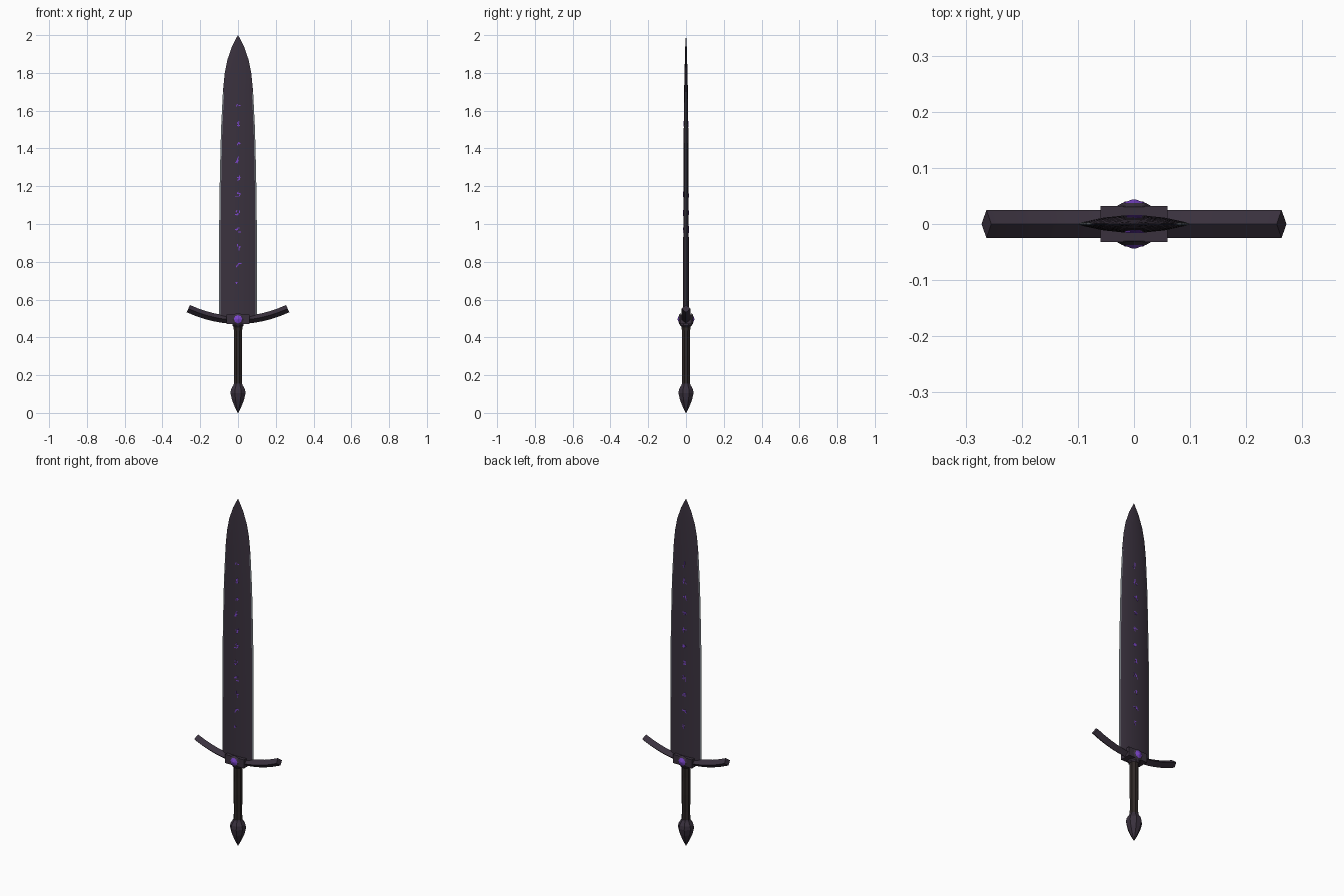
import bpy, bmesh, math, random
from mathutils import Matrix, Vector

random.seed(4)
cube = bpy.data.objects.get("Cube")
if cube:
    bpy.data.objects.remove(cube, do_unlink=True)


def material(name, r, g, b):
    m = bpy.data.materials.new(name)
    m.use_nodes = True
    m.diffuse_color = (r, g, b, 1)
    m.node_tree.nodes["Principled BSDF"].inputs["Base Color"].default_value = (r, g, b, 1)
    return m


DARK = material("dark violet steel", 0.042, 0.031, 0.048)
EDGE = material("honed edge", 0.2, 0.22, 0.24)
GRIP = material("brown leather", 0.028, 0.021, 0.02)
GLOW = material("glowing violet", 0.2, 0.06, 0.6)


def finish(name, bm, mats, smooth=None):
    bmesh.ops.recalc_face_normals(bm, faces=bm.faces)
    mesh = bpy.data.meshes.new(name)
    bm.to_mesh(mesh)
    bm.free()
    for m in mats:
        mesh.materials.append(m)
    ob = bpy.data.objects.new(name, mesh)
    bpy.context.collection.objects.link(ob)
    if smooth:
        bpy.ops.object.select_all(action='DESELECT')
        ob.select_set(True)
        bpy.context.view_layer.objects.active = ob
        bpy.ops.object.shade_smooth_by_angle(angle=math.radians(smooth))
    return ob


def loft(bm, rings):
    """Skin a list of closed rings of points and cap both ends."""
    loops = [[bm.verts.new(p) for p in ring] for ring in rings]
    for a, b in zip(loops, loops[1:]):
        for i in range(len(a)):
            j = (i + 1) % len(a)
            bm.faces.new((a[i], a[j], b[j], b[i]))
    bm.faces.new(loops[0])
    bm.faces.new(loops[-1])


def box(bm, center, size, turn=0):
    mat = (Matrix.Translation(center) @ Matrix.Rotation(turn, 4, 'Y')
           @ Matrix.Diagonal((*size, 1)))
    bmesh.ops.create_cube(bm, size=1, matrix=mat)


def turned(name, profile, sides, mat, smooth=None):
    bm = bmesh.new()
    loft(bm, [[(r * math.cos(math.tau * (i + 0.5) / sides),
                r * math.sin(math.tau * (i + 0.5) / sides), z)
               for i in range(sides)] for r, z in profile])
    return finish(name, bm, [mat], smooth)


# Blade: height, half width, half thickness
blade = [(0.50, 0.100, 0.015), (0.80, 0.100, 0.015), (1.10, 0.099, 0.014),
         (1.30, 0.095, 0.013), (1.50, 0.090, 0.012), (1.70, 0.080, 0.010),
         (1.80, 0.070, 0.008), (1.87, 0.056, 0.006), (1.94, 0.032, 0.004),
         (2.00, 0.0008, 0.0005)]
half = [(-1, 0), (-0.92, 0.22), (-0.55, 0.75), (-0.2, 1), (0.2, 1), (0.55, 0.75), (0.92, 0.22)]
section = half + [(-x, -y) for x, y in half]
bm = bmesh.new()
loft(bm, [[(x * w, y * t, z) for x, y in section] for z, w, t in blade])
for f in bm.faces:
    c = f.calc_center_median()
    if abs(c.x) > 0.081 and c.z < 1.65:
        f.material_index = 1
finish("blade", bm, [DARK, EDGE], 30)


def thickness(z):
    for (z0, _, a), (z1, _, b) in zip(blade, blade[1:]):
        if z <= z1:
            return a + (b - a) * (z - z0) / (z1 - z0)


# Small rune strokes on both faces of the blade
bm = bmesh.new()
for k in range(11):
    z = 0.69 + 0.093 * k
    strokes = 2 if k in (0, 10) else 4
    for side in (-1, 1):
        for s in range(strokes):
            size = (0.005, 0.002, random.uniform(0.01, 0.02))
            pos = (random.uniform(-0.009, 0.009), side * thickness(z),
                   z + random.uniform(-0.012, 0.012))
            box(bm, pos, size, random.choice((0, math.pi / 2, 0.5)))
finish("blade_runes", bm, [GLOW])

# Crossguard: diamond bar swept along an upward arc
bm = bmesh.new()
rings = []
for i in range(13):
    u = i / 6 - 1
    x, z = 0.263 * u, 0.492 + 0.06 * u * u
    n = Vector((-0.12 * u, 0, 0.263)).normalized() * 0.021
    rings.append([(x + n.x, 0, z + n.z), (x, 0.025, z),
                  (x - n.x, 0, z - n.z), (x, -0.025, z)])
loft(bm, rings)
finish("crossguard", bm, [DARK], 20)

# Guard block
bm = bmesh.new()
box(bm, (0, 0, 0.496), (0.12, 0.064, 0.05))
finish("guard_block", bm, [DARK])

# Faceted gem with its dark setting, front and back
for name, side in (("front_gem", -1), ("back_gem", 1)):
    bm = bmesh.new()
    loft(bm, [[(r * math.cos(math.tau * i / 8), side * y,
                0.496 + r * math.sin(math.tau * i / 8)) for i in range(8)]
              for r, y in ((0.034, 0.030), (0.022, 0.037), (0.002, 0.044))])
    for f in bm.faces:
        if abs(f.calc_center_median().y) > 0.036:
            f.material_index = 1
    finish(name, bm, [DARK, GLOW])

# Handle
turned("collar", [(0.026, 0.455), (0.032, 0.462), (0.032, 0.474)], 8, DARK)
turned("grip", [(0.024, 0.14), (0.022, 0.2), (0.024, 0.3), (0.023, 0.4), (0.025, 0.46)],
       8, GRIP)
turned("pommel", [(0.002, 0.0), (0.018, 0.03), (0.035, 0.07), (0.043, 0.105),
                  (0.040, 0.125), (0.026, 0.148), (0.024, 0.155)], 8, DARK)
